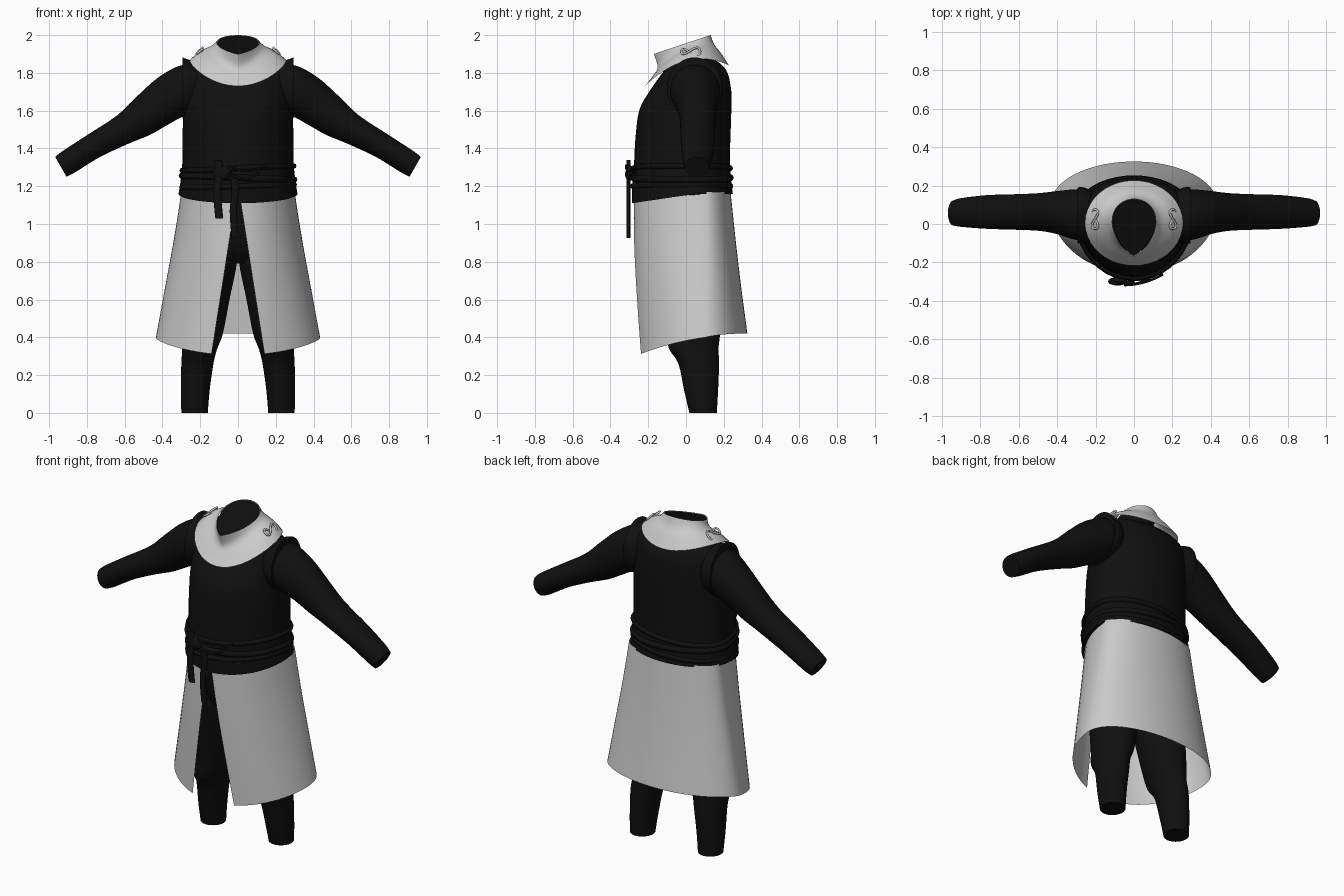
import bpy, bmesh
from math import sin, cos, pi, asin, radians
from mathutils import Vector

cube = bpy.data.objects.get("Cube")
if cube:
    bpy.data.objects.remove(cube, do_unlink=True)


def material(name, color, rough):
    m = bpy.data.materials.new(name)
    m.use_nodes = True
    m.diffuse_color = (*color, 1)
    bsdf = m.node_tree.nodes["Principled BSDF"]
    bsdf.inputs["Base Color"].default_value = (*color, 1)
    bsdf.inputs["Roughness"].default_value = rough
    return m


BLACK = material("black_cloth", (0.005, 0.005, 0.005), 0.9)
GREY = material("pale_grey_cloth", (0.6, 0.6, 0.6), 0.8)
N = 40


def smooth_rows(rows, k=4):
    """Spline-interpolate between rings of points."""
    out = []
    for i in range(len(rows) - 1):
        quad = [rows[max(i - 1, 0)], rows[i], rows[i + 1], rows[min(i + 2, len(rows) - 1)]]
        for j in range(k):
            t = j / k
            out.append([b + (c - a) * t / 2 + (a - b * 2.5 + c * 2 - d / 2) * t * t
                        + (b * 1.5 - a / 2 - c * 1.5 + d / 2) * t ** 3
                        for a, b, c, d in zip(*quad)])
    return out + [rows[-1]]


def finish(name, bm, mat):
    bmesh.ops.recalc_face_normals(bm, faces=bm.faces)
    mesh = bpy.data.meshes.new(name)
    bm.to_mesh(mesh)
    bm.free()
    ob = bpy.data.objects.new(name, mesh)
    bpy.context.collection.objects.link(ob)
    mesh.materials.append(mat)
    bpy.ops.object.select_all(action='DESELECT')
    ob.select_set(True)
    bpy.context.view_layer.objects.active = ob
    bpy.ops.object.shade_smooth_by_angle(angle=radians(40))
    return ob


def loft(name, rows, mat, closed=True, caps=True, k=4):
    bm = bmesh.new()
    grid = [[bm.verts.new(p) for p in row] for row in smooth_rows(rows, k)]
    n = len(grid[0])
    for a, b in zip(grid, grid[1:]):
        for i in range(n if closed else n - 1):
            j = (i + 1) % n
            bm.faces.new((a[i], a[j], b[j], b[i]))
    if caps:
        bm.faces.new(grid[0])
        bm.faces.new(grid[-1])
    return finish(name, bm, mat)


def angles():
    return [2 * pi * i / N for i in range(N)]


def body_ring(z, rx, front, back, mid=0.05, drop=0.0, cx=0.0):
    """Horizontal ring, angle zero at the front; drop lowers the front."""
    pts = []
    for a in angles():
        depth = mid - front if cos(a) > 0 else back - mid
        pts.append(Vector((cx + rx * sin(a), mid - depth * cos(a), z - drop * max(cos(a), 0))))
    return pts


def tube(name, points, radius, mat, cyclic=False):
    cu = bpy.data.curves.new(name, 'CURVE')
    cu.dimensions = '3D'
    cu.bevel_depth = radius
    cu.bevel_resolution = 2
    cu.use_fill_caps = True
    sp = cu.splines.new('POLY')
    sp.points.add(len(points) - 1)
    for p, q in zip(sp.points, points):
        p.co = (*q, 1)
    sp.use_cyclic_u = cyclic
    sp.use_smooth = True
    cu.materials.append(mat)
    ob = bpy.data.objects.new(name, cu)
    bpy.context.collection.objects.link(ob)
    return ob


# Sleeveless tunic and the hips below it
loft("tunic", [body_ring(*r) for r in (
    (1.16, .315, -.285, .248, .05, .05), (1.22, .305, -.285, .24, .05, .02),
    (1.32, .295, -.275, .232), (1.45, .293, -.268, .235), (1.6, .292, -.248, .24),
    (1.7, .292, -.195, .24), (1.8, .28, -.125, .22), (1.85, .25, -.09, .18),
    (1.875, .19, -.05, .14))], BLACK)
loft("hips", [body_ring(*r) for r in (
    (1.18, .27, -.24, .21), (1.0, .27, -.2, .21), (.86, .25, -.16, .19),
    (.79, .14, -.09, .13))], BLACK)

# Split skirt, open at the front
skirt = []
for s, rx, front, back in ((0, .3, -.277, .236), (.33, .34, -.278, .262),
                           (.67, .388, -.27, .292), (1, .435, -.257, .325)):
    gap = asin((.006 + .134 * s) / rx)
    row = []
    for i in range(65):
        a = gap + (2 * pi - 2 * gap) * i / 64
        depth = .1 - front if cos(a) > 0 else back - .1
        z_end = .42 - .115 * ((cos(a) + 1) / 2) ** 2.5
        row.append(Vector((rx * sin(a), .1 - depth * cos(a), 1.17 + (z_end - 1.17) * s)))
    skirt.append(row)
loft("split_skirt", skirt, GREY, closed=False, caps=False)

# Collar cape with a teardrop neck, plus its dark lining
rim, neck, mid, hem, inner = [], [], [], [], []
for a in angles():
    s, c, h = sin(a), cos(a), sin(a / 2)
    rim.append(Vector((.135 * s * h ** .6, -.02 - .15 * c, 1.95 - .05 * c)))
    neck.append(Vector((.155 * s * h ** .3, -.15 * c, 1.89 - .06 * c + .04 * s * s)))
    mid.append(Vector((.205 * s, .005 - .18 * c, 1.845 - .06 * c + .06 * s * s)))
    hem.append(Vector((.255 * s, .005 - .222 * c, 1.785 - .055 * c + .08 * s * s)))
    inner.append(Vector((.11 * s * h ** .6, -.02 - .1 * c, 1.87)))
loft("collar", [rim, neck, mid, hem], GREY, caps=False)
lining_top = [p * .96 + Vector((0, -.001, .04 * p.z - .003)) for p in rim]
loft("collar_lining", [lining_top, inner], BLACK)

for side, label in ((1, "left"), (-1, "right")):
    # Sleeve sections: top x, top z, bottom x, bottom z, front y, back y
    rows = []
    for tx, tz, bx, bz, front, back in (
            (.25, 1.85, .25, 1.58, -.085, .18), (.33, 1.83, .3, 1.565, -.08, .18),
            (.43, 1.77, .39, 1.515, -.05, .17), (.53, 1.68, .47, 1.47, -.035, .16),
            (.64, 1.575, .58, 1.425, -.03, .155), (.8, 1.47, .73, 1.355, -.025, .15),
            (.93, 1.385, .86, 1.275, -.015, .135), (.968, 1.355, .908, 1.25, -.008, .122)):
        top, low = Vector((tx * side, 0, tz)), Vector((bx * side, 0, bz))
        centre = (top + low) / 2 + Vector((0, (front + back) / 2, 0))
        rows.append([centre + (top - low) / 2 * cos(a) + Vector((0, (back - front) / 2 * sin(a), 0))
                     for a in angles()])
    loft(label + "_sleeve", rows, BLACK)

    # Raised edge of the armhole
    rows = [[Vector((side * x, .045 + ry * sin(a), 1.72 + rz * cos(a) - lean * sin(a)))
             for a in angles()]
            for x, ry, rz, lean in ((.2, .12, .13, 0), (.26, .145, .15, 0), (.295, .145, .162, 0))]
    loft(label + "_armhole_edge", rows, BLACK)

    # Trouser leg
    loft(label + "_trouser_leg", [
        body_ring(z, (x1 - x0) / 2, front, back, (front + back) / 2, 0, side * (x0 + x1) / 2)
        for z, x0, x1, front, back in (
            (.95, .0, .26, -.17, .19), (.8, .005, .28, -.16, .19), (.6, .045, .29, -.13, .185),
            (.42, .08, .295, -.1, .18), (.34, .11, .295, -.09, .172), (.26, .13, .3, -.04, .175),
            (.12, .15, .302, -.01, .17), (.0, .16, .3, .018, .163))], BLACK)

    # Twisted toggle on the collar
    path = [(side * (.203 - .016 * sin(2 * a)), .025 + .05 * cos(a),
             1.913 + .016 * sin(2 * a) + .006 * sin(a)) for a in angles()]
    tube(label + "_collar_toggle", path, .006, GREY, True)

# Wrapped sash
for i, (z, tilt, r) in enumerate(((1.2, .008, .016), (1.245, -.01, .018), (1.295, .012, .014))):
    path = [p + Vector((0, 0, tilt * sin(p.x * 5))) for p in body_ring(z, .296, -.28, .235)]
    tube(f"sash_wrap_{i + 1}", path, r, BLACK, True)

# Loose cords drooping across the front
for i, (z, reach) in enumerate(((1.31, .2), (1.27, .16))):
    path = [(-.05 + reach * t / 10, -.318 + .055 * (t / 10) ** 2, z - .03 * sin(pi * t / 10))
            for t in range(11)]
    tube(f"loose_cord_{i + 1}", path, .006, BLACK)

# Knot and hanging sash ends
bm = bmesh.new()
bmesh.ops.create_uvsphere(bm, u_segments=16, v_segments=10, radius=1)
bmesh.ops.scale(bm, vec=(.05, .022, .04), verts=bm.verts)
bmesh.ops.translate(bm, vec=(-.085, -.298, 1.27), verts=bm.verts)
finish("sash_knot", bm, BLACK)
for i, (x, top, low, w) in enumerate(((-.105, 1.34, 1.03, .021), (-.02, 1.24, .925, .019))):
    rows = []
    for t in range(5):
        z = top + (low - top) * t / 4
        cx = x + .006 * sin(t * 2)
        rows.append([Vector((cx + w * sin(a), -.305 + .01 * cos(a), z)) for a in angles()])
    loft(f"sash_end_{i + 1}", rows, BLACK)
